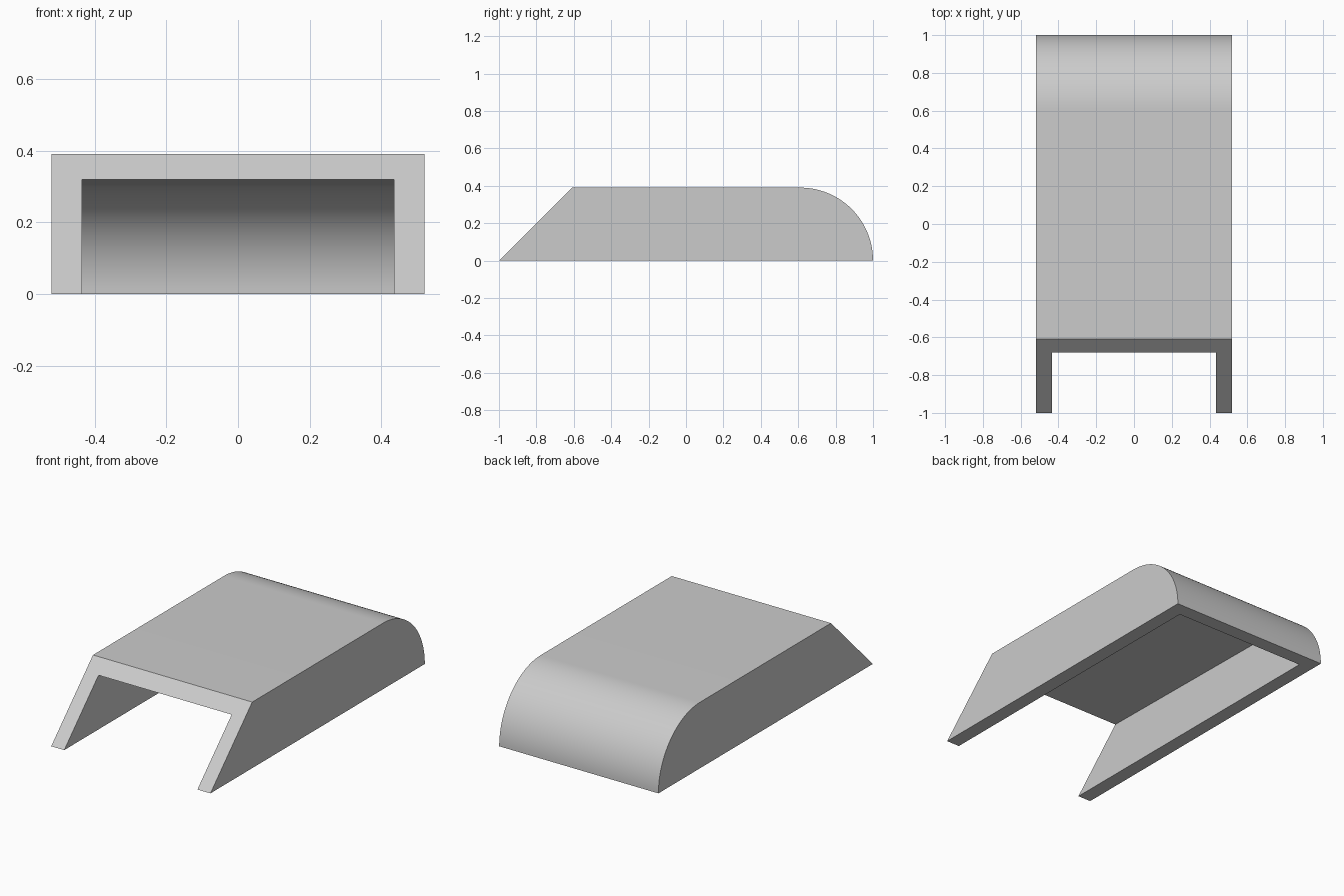
import bpy
import bmesh
import math

if "Cube" in bpy.data.objects:
    bpy.data.objects.remove(bpy.data.objects["Cube"], do_unlink=True)

HALF_WIDTH, HEIGHT, WALL = 0.52, 0.39, 0.085
ARC_Y = 1 - HEIGHT          # centre of the rounded back, on the ground
SEGMENTS = 32

grey = bpy.data.materials.new("plain_grey")
grey.use_nodes = True
colour = (0.6, 0.6, 0.6, 1)
grey.diffuse_color = colour
grey.node_tree.nodes["Principled BSDF"].inputs["Base Color"].default_value = colour


def back_arc(radius):
    """Quarter circle from the top down to the ground at the back."""
    angles = [math.pi / 2 * (1 - i / SEGMENTS) for i in range(SEGMENTS + 1)]
    return [(ARC_Y + radius * math.cos(a), radius * math.sin(a)) for a in angles]


def prism(name, profile, half_width):
    """Extrude a (y, z) profile across x."""
    bm = bmesh.new()
    face = bm.faces.new([bm.verts.new((-half_width, y, z)) for y, z in profile])
    result = bmesh.ops.extrude_face_region(bm, geom=[face])
    moved = [g for g in result["geom"] if isinstance(g, bmesh.types.BMVert)]
    bmesh.ops.translate(bm, verts=moved, vec=(2 * half_width, 0, 0))
    bmesh.ops.recalc_face_normals(bm, faces=bm.faces)
    mesh = bpy.data.meshes.new(name)
    bm.to_mesh(mesh)
    bm.free()
    mesh.materials.append(grey)
    obj = bpy.data.objects.new(name, mesh)
    bpy.context.scene.collection.objects.link(obj)
    return obj


# Outer body: slanted front, flat top, rounded back
cover = prism("cover_shell", [(-1, 0), (ARC_Y * -1, HEIGHT)] + back_arc(HEIGHT), HALF_WIDTH)

# Cavity, open below and in front, with a slightly sloping ceiling
inner = HEIGHT - WALL
slope = 0.015 / (0.68 + ARC_Y)
front = -1.2
ceiling_front = inner + slope * (ARC_Y - front)
cavity = prism(
    "cavity_cutter",
    [(front, -0.2), (front, ceiling_front)] + back_arc(inner) + [(ARC_Y + inner, -0.2)],
    HALF_WIDTH - WALL,
)
cavity.hide_render = True

cut = cover.modifiers.new("hollow", 'BOOLEAN')
cut.operation = 'DIFFERENCE'
cut.solver = 'EXACT'
cut.object = cavity

# Bake the cut, then drop the cutter
bpy.ops.object.select_all(action='DESELECT')
bpy.context.view_layer.objects.active = cover
cover.select_set(True)
bpy.ops.object.modifier_apply(modifier=cut.name)
bpy.data.objects.remove(cavity, do_unlink=True)
bpy.ops.object.shade_smooth_by_angle(angle=math.radians(30))
